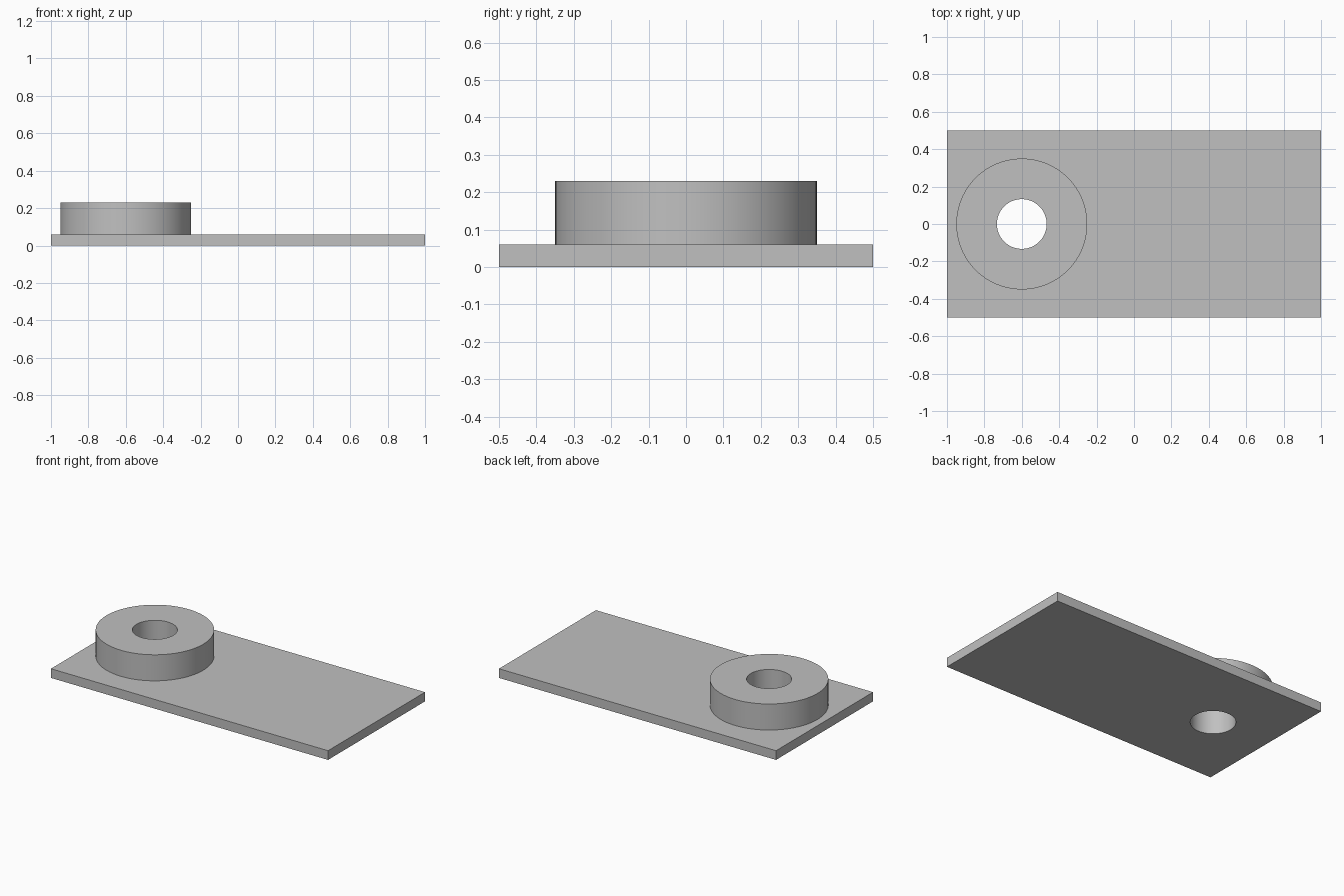
import bpy
import math

cube = bpy.data.objects.get("Cube")
if cube:
    bpy.data.objects.remove(cube, do_unlink=True)

PLATE_SIZE = (2.0, 1.0, 0.06)
TOP = 0.23
CENTRE_X = -0.6
BOSS_RADIUS = 0.35
HOLE_RADIUS = 0.133

grey = bpy.data.materials.new("plain grey")
grey.use_nodes = True
colour = (0.53, 0.53, 0.53, 1)
grey.diffuse_color = colour
grey.node_tree.nodes["Principled BSDF"].inputs["Base Color"].default_value = colour


def cylinder(name, radius, bottom, top):
    bpy.ops.mesh.primitive_cylinder_add(
        vertices=96, radius=radius, depth=top - bottom,
        location=(CENTRE_X, 0, (bottom + top) / 2))
    obj = bpy.context.object
    obj.name = name
    obj.data.materials.append(grey)
    return obj


def boolean(target, tool, operation):
    mod = target.modifiers.new(operation.lower(), "BOOLEAN")
    mod.operation = operation
    mod.solver = "EXACT"
    mod.object = tool
    bpy.context.view_layer.objects.active = target
    bpy.ops.object.modifier_apply(modifier=mod.name)
    bpy.data.objects.remove(tool, do_unlink=True)


# Flat rectangular plate
bpy.ops.mesh.primitive_cube_add(size=1, location=(0, 0, PLATE_SIZE[2] / 2))
plate = bpy.context.object
plate.name = "plate_with_boss"
plate.scale = PLATE_SIZE
bpy.ops.object.transform_apply(location=True, rotation=False, scale=True)
plate.data.materials.append(grey)

# Round boss joined to the plate, then a bore through both
boolean(plate, cylinder("boss", BOSS_RADIUS, PLATE_SIZE[2] / 2, TOP), "UNION")
boolean(plate, cylinder("bore_cutter", HOLE_RADIUS, -0.1, TOP + 0.1), "DIFFERENCE")

# Smooth round walls with crisp rims
bpy.ops.object.select_all(action="DESELECT")
plate.select_set(True)
bpy.context.view_layer.objects.active = plate
bpy.ops.object.shade_smooth_by_angle(angle=math.radians(30))
